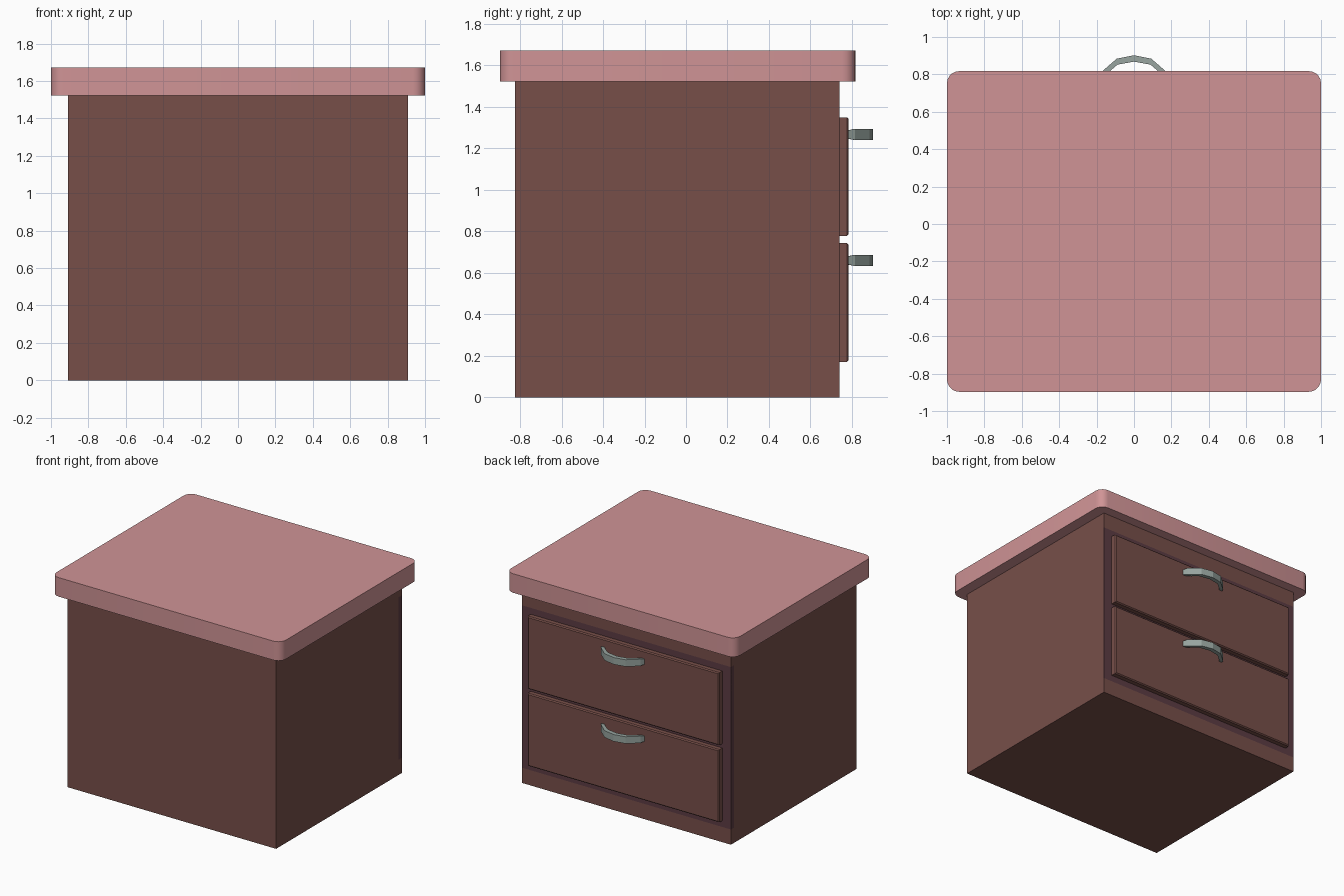
import bpy, bmesh

if "Cube" in bpy.data.objects:
    bpy.data.objects.remove(bpy.data.objects["Cube"])


def material(name, rgb):
    m = bpy.data.materials.new(name)
    # sRGB picture colour to linear
    m.diffuse_color = [((c / 255 + 0.055) / 1.055) ** 2.4 for c in rgb] + [1]
    m.use_nodes = True
    m.node_tree.nodes["Principled BSDF"].inputs["Base Color"].default_value = m.diffuse_color
    return m


ROSE = material("rose_top", (208, 148, 150))
WOOD = material("brown_wood", (119, 79, 73))
DARK = material("dark_wood", (92, 60, 67))
METAL = material("grey_metal", (152, 165, 160))


def finish(name, bm, mat):
    bmesh.ops.recalc_face_normals(bm, faces=bm.faces)
    me = bpy.data.meshes.new(name)
    bm.to_mesh(me)
    bm.free()
    me.materials.append(mat)
    ob = bpy.data.objects.new(name, me)
    bpy.context.collection.objects.link(ob)
    return ob


def box_bm(lo, hi):
    bm = bmesh.new()
    bmesh.ops.create_cube(bm, size=1)
    for v in bm.verts:
        v.co = [(a + b) / 2 + c * (b - a) for a, b, c in zip(lo, hi, v.co)]
    return bm


def bevel(bm, edges, width, segments):
    bmesh.ops.bevel(bm, geom=edges, offset=width, segments=segments,
                    profile=0.5, affect='EDGES')


# Cabinet body, with the flush dark panel behind the drawers
finish("cabinet_body", box_bm((-0.91, -0.825, 0), (0.91, 0.738, 1.525)), WOOD)
finish("drawer_surround", box_bm((-0.91, 0.70, 0.12), (0.91, 0.74, 1.40)), DARK)
for name, z0, z1 in (("lower_rail", 0, 0.12), ("upper_rail", 1.40, 1.525)):
    finish(name, box_bm((-0.91, 0.70, z0), (0.91, 0.74, z1)), WOOD)

# Table top with rounded vertical corners
bm = box_bm((-1, -0.897, 1.522), (1, 0.817, 1.672))
bevel(bm, [e for e in bm.edges
           if abs(e.verts[0].co.z - e.verts[1].co.z) > 0.1], 0.065, 5)
top = finish("table_top", bm, ROSE)
bpy.context.view_layer.objects.active = top
top.select_set(True)
bpy.ops.object.shade_smooth_by_angle(angle=0.6)

# Half of the bowed handle in plan: outer xy, inner xy, half height
HANDLE = [((0.19, 0.78), (0.165, 0.78), 0.02),
          ((0.172, 0.815), (0.135, 0.812), 0.027),
          ((0.092, 0.884), (0.088, 0.852), 0.027),
          ((0, 0.902), (0, 0.868), 0.027)]


def handle(name, zc):
    mirrored = [((-o[0], o[1]), (-i[0], i[1]), h) for o, i, h in HANDLE[-2::-1]]
    bm = bmesh.new()
    rings = [[bm.verts.new((*p, zc + s * h))
              for p, s in ((o, -1), (o, 1), (i, 1), (i, -1))]
             for o, i, h in HANDLE + mirrored]
    for a, b in zip(rings, rings[1:]):
        for k in range(4):
            n = (k + 1) % 4
            bm.faces.new((a[k], a[n], b[n], b[k]))
    bm.faces.new(rings[0])
    bm.faces.new(rings[-1])
    finish(name, bm, METAL)


# Two drawer fronts with eased front edges, each with a handle
for label, z in (("lower", 0.17), ("upper", 0.777)):
    bm = box_bm((-0.835, 0.73, z), (0.835, 0.783, z + 0.573))
    bevel(bm, [e for e in bm.edges
               if all(v.co.y > 0.75 for v in e.verts)], 0.008, 1)
    finish(label + "_drawer", bm, WOOD)
    handle(label + "_handle", z + 0.49)
